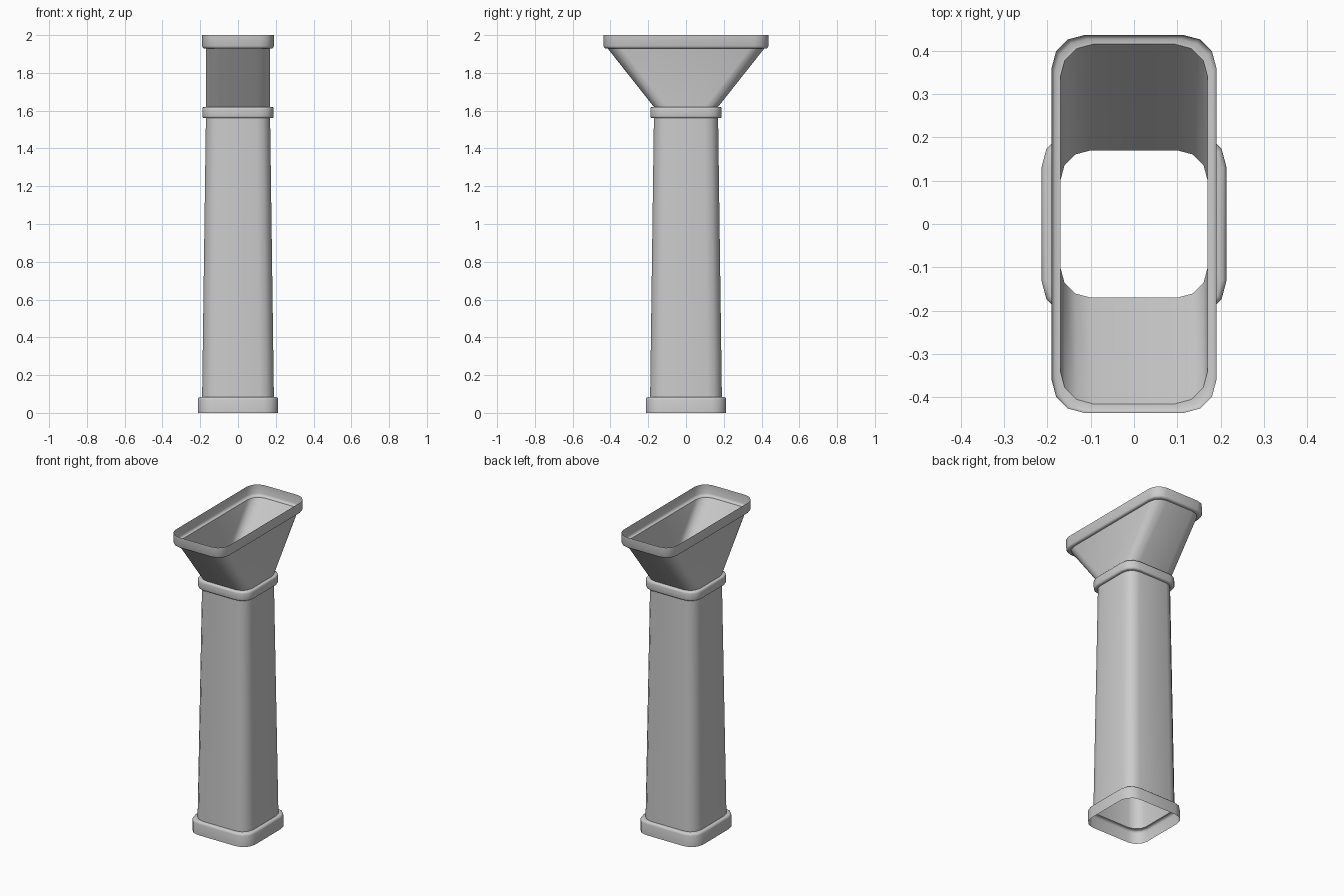
import bpy, bmesh, math

if "Cube" in bpy.data.objects:
    bpy.data.objects.remove(bpy.data.objects["Cube"])

CORNER_STEPS = 3


def ring(bm, z, hx, hy, r):
    """Rounded rectangle of vertices at height z."""
    verts = []
    for k, (sx, sy) in enumerate([(1, 1), (-1, 1), (-1, -1), (1, -1)]):
        for i in range(CORNER_STEPS + 1):
            a = math.radians(90 * k + 90 * i / CORNER_STEPS)
            verts.append(bm.verts.new((sx * (hx - r) + r * math.cos(a),
                                       sy * (hy - r) + r * math.sin(a), z)))
    return verts


def loft(name, sections):
    """Open shell skinned through a stack of rounded rectangles."""
    bm = bmesh.new()
    rings = [ring(bm, *s) for s in sections]
    n = len(rings[0])
    for low, high in zip(rings, rings[1:]):
        for i in range(n):
            j = (i + 1) % n
            bm.faces.new((low[i], low[j], high[j], high[i]))
    mesh = bpy.data.meshes.new(name)
    bm.to_mesh(mesh)
    bm.free()
    obj = bpy.data.objects.new(name, mesh)
    bpy.context.collection.objects.link(obj)
    bpy.context.view_layer.objects.active = obj
    obj.select_set(True)
    bpy.ops.object.shade_smooth_by_angle(angle=math.radians(50))
    obj.select_set(False)
    return obj


# Hollow chute: each section is (height, half width, half depth, corner radius)
loft("chute_shell", [
    # foot band
    (0.0, 0.213, 0.213, 0.08),
    (0.07, 0.213, 0.213, 0.08),
    (0.08, 0.210, 0.210, 0.078),
    (0.084, 0.203, 0.203, 0.075),
    (0.084, 0.190, 0.190, 0.075),
    # tapered shaft
    (1.56, 0.170, 0.170, 0.07),
    # neck collar
    (1.56, 0.182, 0.182, 0.072),
    (1.564, 0.187, 0.187, 0.074),
    (1.572, 0.189, 0.189, 0.075),
    (1.608, 0.189, 0.189, 0.075),
    (1.616, 0.187, 0.187, 0.074),
    (1.62, 0.182, 0.182, 0.072),
    (1.62, 0.170, 0.170, 0.07),
    # flared hopper
    (1.93, 0.170, 0.415, 0.075),
    # hopper rim, open at the top
    (1.93, 0.182, 0.427, 0.075),
    (1.934, 0.187, 0.433, 0.075),
    (1.942, 0.190, 0.436, 0.075),
    (2.0, 0.190, 0.436, 0.075),
])
